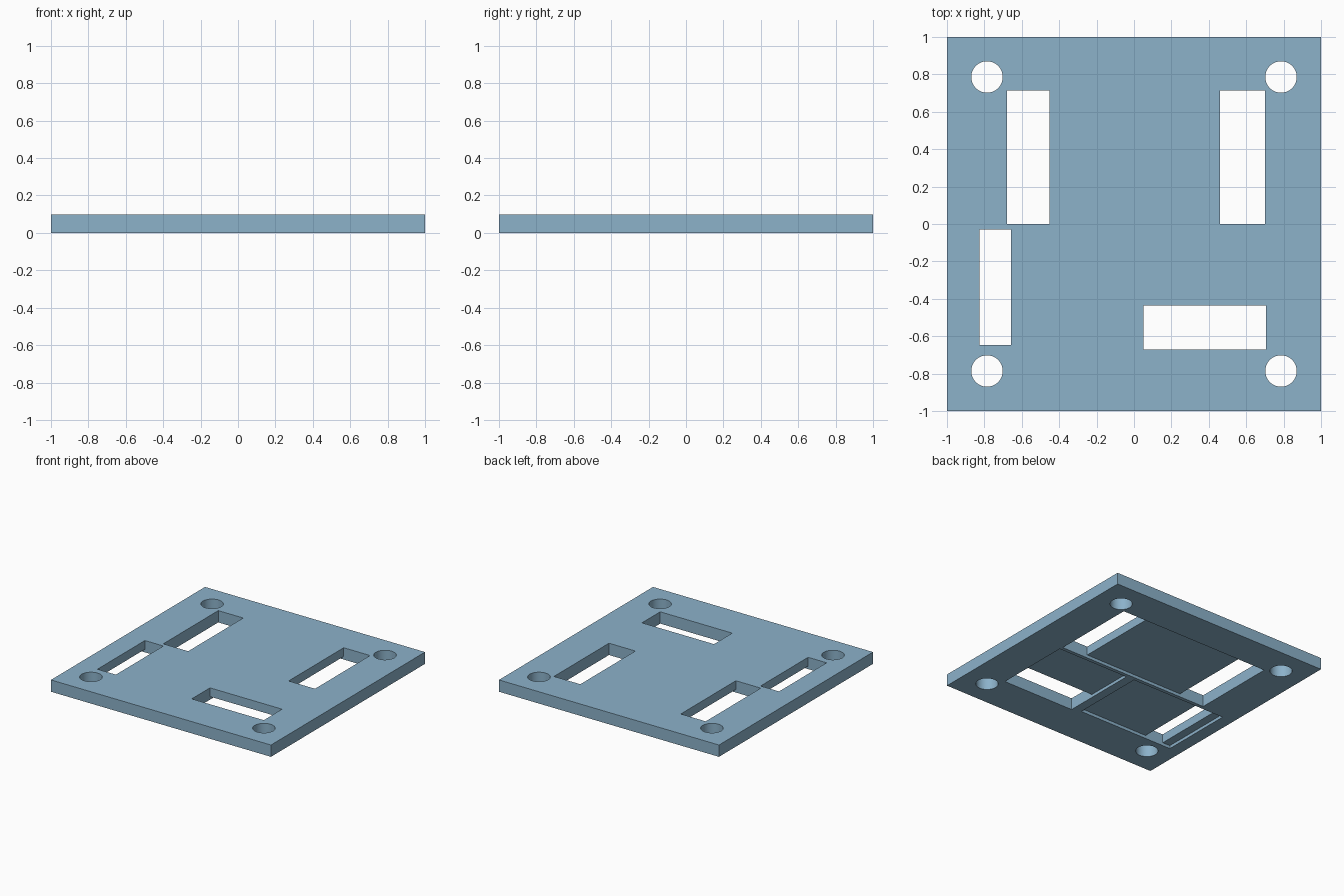
import bpy, bmesh
from mathutils import Matrix, Vector

if "Cube" in bpy.data.objects:
    bpy.data.objects.remove(bpy.data.objects["Cube"])

T = 0.097      # plate thickness
D = 0.025      # depth of the recesses in the underside

mat = bpy.data.materials.new("steel blue")
mat.diffuse_color = (0.262, 0.445, 0.591, 1)
mat.use_nodes = True
mat.node_tree.nodes["Principled BSDF"].inputs["Base Color"].default_value = mat.diffuse_color


def make_object(name, bm):
    me = bpy.data.meshes.new(name)
    bm.to_mesh(me)
    bm.free()
    me.materials.append(mat)
    ob = bpy.data.objects.new(name, me)
    bpy.context.collection.objects.link(ob)
    return ob


def box(name, x0, x1, y0, y1, z0, z1):
    bm = bmesh.new()
    bmesh.ops.create_cube(bm, size=1)
    for v in bm.verts:
        v.co = Vector((x1 if v.co.x > 0 else x0,
                       y1 if v.co.y > 0 else y0,
                       z1 if v.co.z > 0 else z0))
    return make_object(name, bm)


def cylinder(name, x, y, r):
    bm = bmesh.new()
    bmesh.ops.create_cone(bm, cap_ends=True, segments=48, radius1=r, radius2=r,
                          depth=0.4, matrix=Matrix.Translation((x, y, T / 2)))
    return make_object(name, bm)


def cut(target, cutter):
    mod = target.modifiers.new("cut", 'BOOLEAN')
    mod.operation = 'DIFFERENCE'
    mod.solver = 'EXACT'
    mod.object = cutter
    bpy.context.view_layer.objects.active = target
    bpy.ops.object.modifier_apply(modifier=mod.name)
    bpy.data.objects.remove(cutter)


plate = box("mounting_plate", -1, 1, -1, 1, 0, T)

# Shallow recesses in the underside
for x0, x1, y0, y1 in [(-0.68, 0.70, 0.0, 0.715),
                       (0.05, 0.705, -0.672, -0.03),
                       (-0.895, -0.025, -0.647, -0.03)]:
    cut(plate, box("recess_cutter", x0, x1, y0, y1, -0.1, D))

# Rectangular slots through the plate, inside the recesses
for x0, x1, y0, y1 in [(-0.68, -0.453, 0.0, 0.715),
                       (0.46, 0.70, 0.0, 0.715),
                       (0.05, 0.705, -0.672, -0.435),
                       (-0.825, -0.657, -0.647, -0.03)]:
    cut(plate, box("slot_cutter", x0, x1, y0, y1, -0.1, 0.2))

# Screw holes in the corners
for sx in (-1, 1):
    for sy in (-1, 1):
        cut(plate, cylinder("hole_cutter", sx * 0.786, sy * 0.786, 0.084))

# Smooth hole walls, sharp edges elsewhere
bpy.ops.object.select_all(action='DESELECT')
plate.select_set(True)
bpy.context.view_layer.objects.active = plate
bpy.ops.object.shade_smooth_by_angle()
